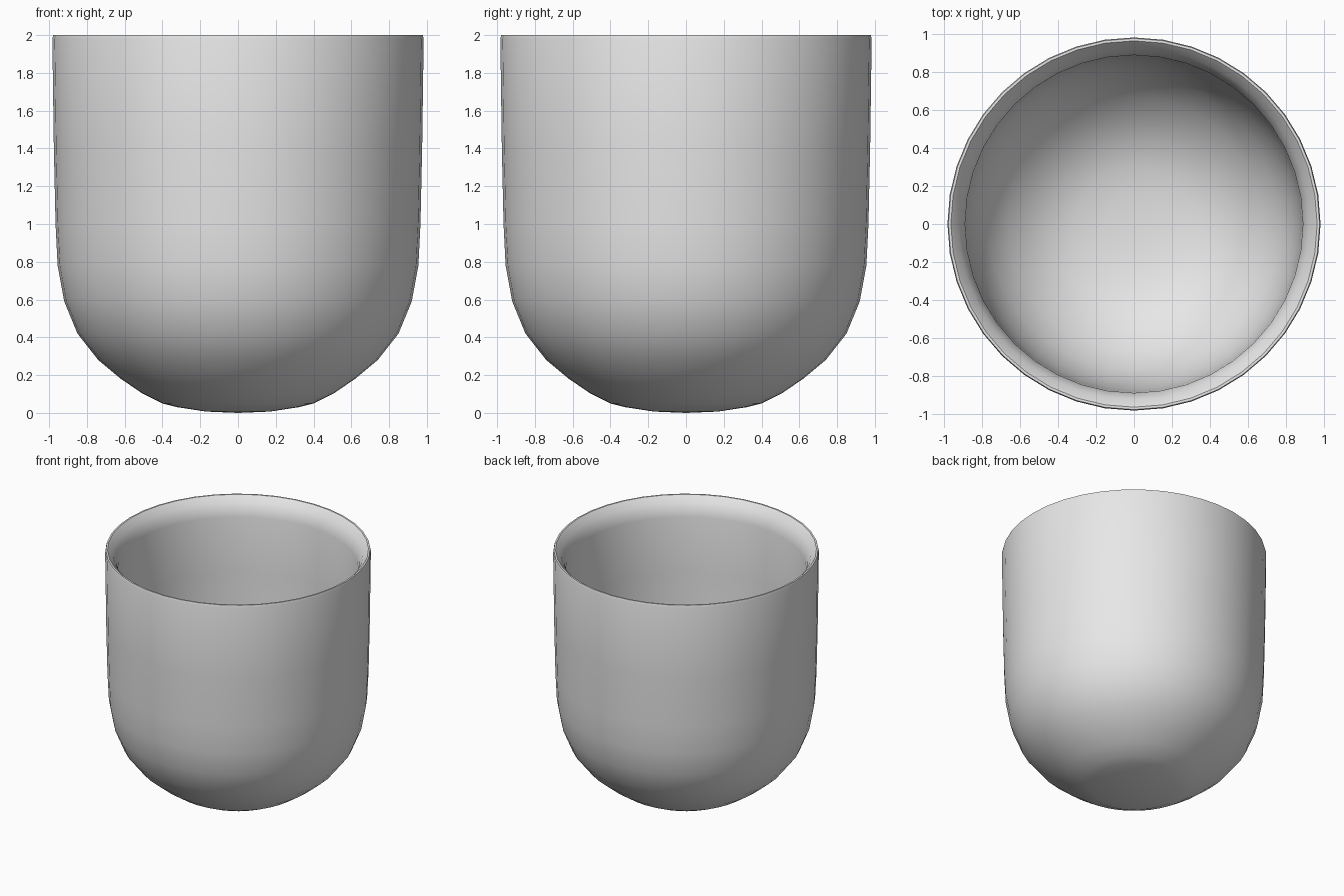
import bpy, bmesh, math

if "Cube" in bpy.data.objects:
    bpy.data.objects.remove(bpy.data.objects["Cube"])

SEGMENTS = 40

# one grey material
grey = bpy.data.materials.new("plain grey")
grey.diffuse_color = (0.8, 0.8, 0.8, 1.0)
grey.use_nodes = True
grey.node_tree.nodes["Principled BSDF"].inputs["Base Color"].default_value = grey.diffuse_color

# cup profile (radius, height): outside from base to rim, sloped lip, inside down to floor
profile = [
    (0.0, 0.0), (0.17, 0.007), (0.32, 0.03), (0.40, 0.05), (0.51, 0.105),
    (0.62, 0.18), (0.74, 0.28), (0.85, 0.42), (0.92, 0.59), (0.955, 0.78),
    (0.966, 1.0), (0.975, 1.4), (0.983, 1.98), (0.978, 2.0), (0.965, 2.0),
    (0.925, 1.955), (0.90, 1.90), (0.89, 1.85),
    (0.885, 1.4), (0.88, 1.0), (0.87, 0.80), (0.835, 0.62), (0.77, 0.46),
    (0.67, 0.33), (0.56, 0.235), (0.45, 0.165), (0.31, 0.115), (0.15, 0.095),
    (0.0, 0.09),
]

# spin the profile into a closed shell
bm = bmesh.new()
verts = [bm.verts.new((r, 0, z)) for r, z in profile]
edges = [bm.edges.new(pair) for pair in zip(verts, verts[1:])]
bmesh.ops.spin(bm, geom=verts + edges, cent=(0, 0, 0), axis=(0, 0, 1),
               angle=2 * math.pi, steps=SEGMENTS)
bmesh.ops.remove_doubles(bm, verts=bm.verts, dist=0.0005)
bmesh.ops.recalc_face_normals(bm, faces=bm.faces)

mesh = bpy.data.meshes.new("cup")
bm.to_mesh(mesh)
bm.free()
mesh.materials.append(grey)
cup = bpy.data.objects.new("cup", mesh)
bpy.context.collection.objects.link(cup)

# smooth walls, crisp rim
bpy.context.view_layer.objects.active = cup
cup.select_set(True)
bpy.ops.object.shade_smooth_by_angle(angle=math.radians(40))
